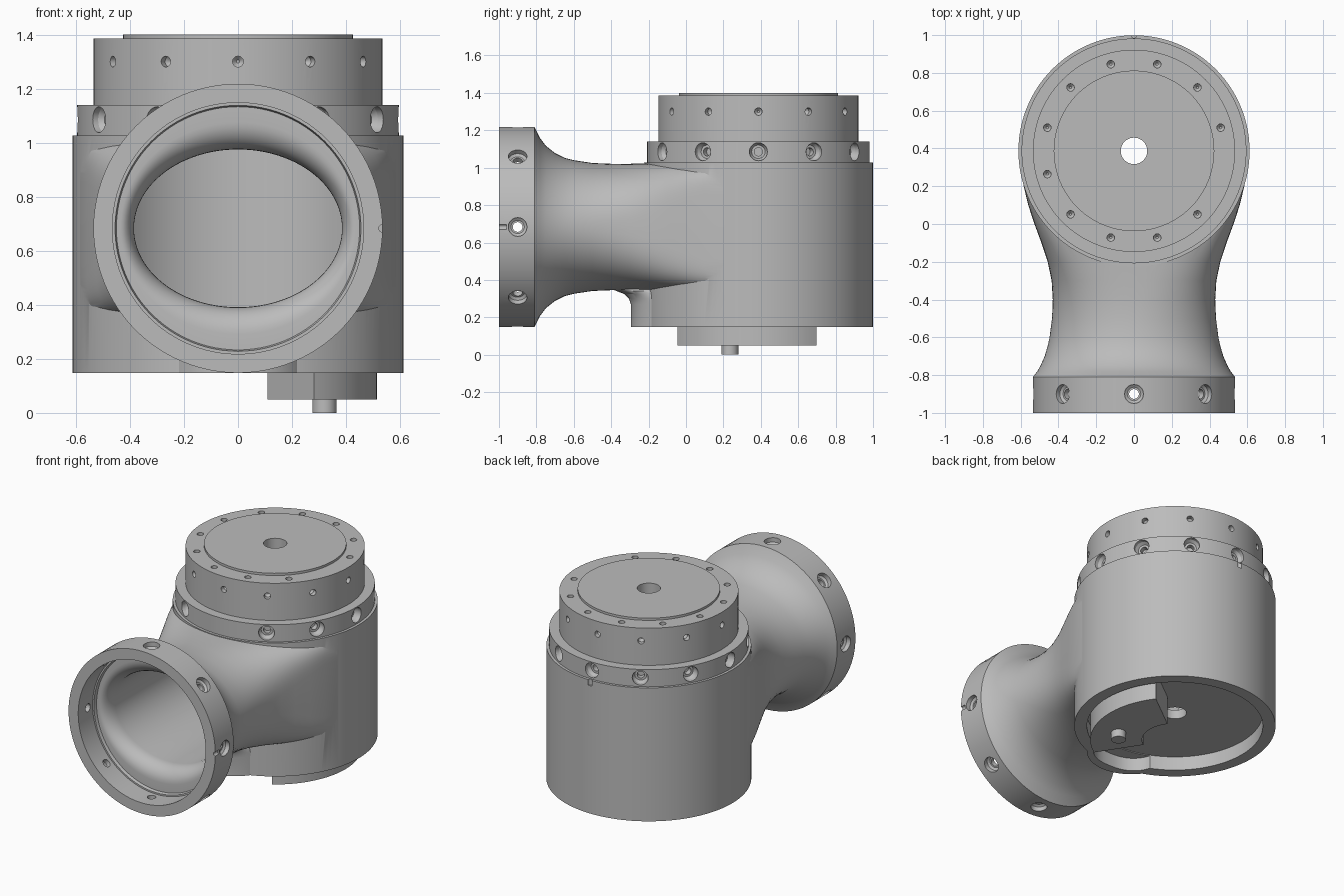
import bpy, bmesh, math
from mathutils import Matrix

if "Cube" in bpy.data.objects:
    bpy.data.objects.remove(bpy.data.objects["Cube"])

grey = bpy.data.materials.new("machined_grey")
grey.use_nodes = True
colour = (0.5, 0.5, 0.5, 1)
grey.diffuse_color = colour
grey.node_tree.nodes["Principled BSDF"].inputs["Base Color"].default_value = colour

UPRIGHT = Matrix.Translation((0, 0.387, 0))      # main vertical axis
NECK_Z = 0.683
FORWARD = Matrix.Translation((0, 0, NECK_Z)) @ Matrix.Rotation(math.pi / 2, 4, 'X')


def spow(v, n):
    return math.copysign(abs(v) ** (2 / n), v)


def finish(name, bm):
    bmesh.ops.recalc_face_normals(bm, faces=bm.faces)
    mesh = bpy.data.meshes.new(name)
    bm.to_mesh(mesh)
    bm.free()
    mesh.materials.append(grey)
    obj = bpy.data.objects.new(name, mesh)
    bpy.context.collection.objects.link(obj)
    return obj


def loft(name, sections, matrix, segs=96):
    """Solid through (height, half width, half depth, roundness) sections."""
    bm = bmesh.new()
    rings = []
    for t, a, b, n in sections:
        ring = []
        for i in range(segs):
            w = 2 * math.pi * i / segs
            ring.append(bm.verts.new(matrix @ Matrix.Translation(
                (a * spow(math.cos(w), n), b * spow(math.sin(w), n), t)).translation))
        rings.append(ring)
    for low, high in zip(rings, rings[1:]):
        for i in range(segs):
            j = (i + 1) % segs
            bm.faces.new((low[i], low[j], high[j], high[i]))
    bm.faces.new(rings[0])
    bm.faces.new(rings[-1])
    return finish(name, bm)


def lathe(name, profile, matrix, segs=96):
    return loft(name, [(t, r, r, 2) for r, t in profile], matrix, segs)


def radial_holes(profile, base, radius, height, angles):
    """Stepped drills pointing inwards around an axis; profile is (radius, depth)."""
    drills = []
    for angle in angles:
        place = (base @ Matrix.Rotation(math.radians(angle), 4, 'Z')
                 @ Matrix.Translation((radius, 0, height))
                 @ Matrix.Rotation(-math.pi / 2, 4, 'Y'))
        drills.append(lathe("drill", profile, place, 20))
    return drills


def combine(obj, add=(), cut=()):
    for tools, mode in ((add, 'UNION'), (cut, 'DIFFERENCE')):
        for tool in tools:
            tool.hide_render = True
            mod = obj.modifiers.new("shape", 'BOOLEAN')
            mod.operation, mod.solver, mod.object = mode, 'EXACT', tool
    bpy.context.view_layer.update()
    graph = bpy.context.evaluated_depsgraph_get()
    mesh = bpy.data.meshes.new_from_object(obj.evaluated_get(graph))
    obj.modifiers.clear()
    obj.data = mesh
    mesh.materials.clear()
    mesh.materials.append(grey)
    for tool in list(add) + list(cut):
        bpy.data.objects.remove(tool)


# Housing: upright barrel, flared neck with front collar, low front bulge
housing = lathe("housing", [(0.612, 0.148), (0.612, 1.027)], UPRIGHT, 128)
neck_shape = [(-1, .535, .535, 2), (-.81, .535, .535, 2), (-.78, .512, .475, 2),
              (-.75, .495, .435, 2), (-.7, .473, .395, 2), (-.65, .458, .37, 2),
              (-.6, .447, .357, 2), (-.5, .434, .342, 2.1), (-.4, .43, .338, 2.3),
              (-.3, .436, .338, 2.7), (-.2, .457, .34, 3.4), (-.1, .49, .343, 4.5),
              (0, .527, .343, 6), (.1, .56, .343, 8), (.2, .584, .343, 8),
              (.3, .598, .343, 8)]
neck = loft("neck", [(-y, a, b, n) for y, a, b, n in neck_shape], FORWARD)
bulge = loft("bulge", [(.148, .28, .295, 2), (.27, .28, .295, 2), (.3, .275, .305, 2),
                       (.325, .26, .33, 2), (.34, .24, .37, 2), (.36, .2, .42, 2)],
             Matrix.Identity(4))

# Hollows of the housing; the bore has a flat shoulder rounded into an oval passage
round_over = []
for i in range(9):
    w = math.pi / 2 * i / 8
    grow = 1 - math.sin(w)
    round_over.append((.73 + .1 * math.cos(w), .385 + .05 * grow, .292 + .1 * grow, 2))
bore = loft("bore", [(1.05, .465, .465, 2), (.85, .465, .465, 2), (.85, .455, .455, 2),
                     (.83, .45, .45, 2)] + round_over + [(-.1, .385, .292, 2)], FORWARD)
cavity = lathe("cavity", [(.53, .3), (.53, 1.0)], UPRIGHT)
recess = lathe("recess", [(.535, .1), (.535, .24)], UPRIGHT)
pocket = loft("pocket", [(.1, .225, .235, 2.5), (.235, .225, .235, 2.5)], Matrix.Identity(4))
shaft = lathe("shaft", [(.07, .05), (.07, 1.5)], UPRIGHT, 40)
collar_drill = [(.05, -.03), (.05, .03), (.036, .04), (.026, .04), (.026, .13)]
collar_holes = radial_holes(collar_drill, FORWARD, .535, .9, range(0, 360, 45))
key_slot = lathe("key_slot", [(.014, .96), (.014, 1.05)],
                 FORWARD @ Matrix.Translation((.535, 0, 0)), 16)
back_notch = lathe("back_notch", [(.014, .99), (.014, 1.1)],
                   Matrix.Translation((0, .999, 0)), 16)
combine(housing, [neck, bulge],
        [bore, cavity, recess, pocket, shaft, key_slot, back_notch] + collar_holes)

# Screw ring above the barrel, without a screw over the neck
screw_ring = lathe("screw_ring", [(.595, 1.02), (.595, 1.14)], UPRIGHT, 128)
ring_drill = [(.048, -.03), (.048, .025), (.036, .045), (.022, .045), (.022, .08)]
shaft = lathe("shaft", [(.07, .9), (.07, 1.5)], UPRIGHT, 40)
combine(screw_ring, cut=[shaft] + radial_holes(ring_drill, UPRIGHT, .595, 1.085,
                                               range(-60, 241, 30)))

# Output flange with raised face, side holes and face holes
output_flange = lathe("output_flange", [(.535, 1.135), (.535, 1.385), (.425, 1.385),
                                        (.425, 1.4)], UPRIGHT, 128)
face_holes = []
for i in range(11):
    w = math.radians(15 + 30 * i)
    spot = UPRIGHT @ Matrix.Translation((.475 * math.cos(w), .475 * math.sin(w), 0))
    face_holes.append(lathe("face_hole", [(.006, 1.34), (.02, 1.355), (.02, 1.45)], spot, 16))
shaft = lathe("shaft", [(.07, .9), (.07, 1.5)], UPRIGHT, 40)
side_holes = radial_holes([(.02, -.03), (.02, .03), (.006, .045)], UPRIGHT, .535, 1.3,
                          range(0, 360, 30))
combine(output_flange, cut=[shaft] + face_holes + side_holes)

# Curved block under the base
bm = bmesh.new()
angles = [math.radians(-57 + 94 * i / 24) for i in range(25)]
outline = [(.515, w) for w in angles] + [(.2, w) for w in reversed(angles)]
base_face = bm.faces.new([bm.verts.new(UPRIGHT @ Matrix.Translation(
    (r * math.cos(w), r * math.sin(w), .05)).translation) for r, w in outline])
out = bmesh.ops.extrude_face_region(bm, geom=[base_face], use_keep_orig=True)
bmesh.ops.translate(bm, vec=(0, 0, .195),
                    verts=[v for v in out["geom"] if isinstance(v, bmesh.types.BMVert)])
base_block = finish("base_block", bm)

# Pin on the block
base_pin = lathe("base_pin", [(.045, 0), (.045, .06)], Matrix.Translation((.32, .235, 0)), 32)

# Smooth shading with crisp edges
bpy.ops.object.select_all(action='DESELECT')
for obj in (housing, screw_ring, output_flange, base_block, base_pin):
    obj.select_set(True)
bpy.context.view_layer.objects.active = housing
bpy.ops.object.shade_smooth_by_angle(angle=math.radians(25))
